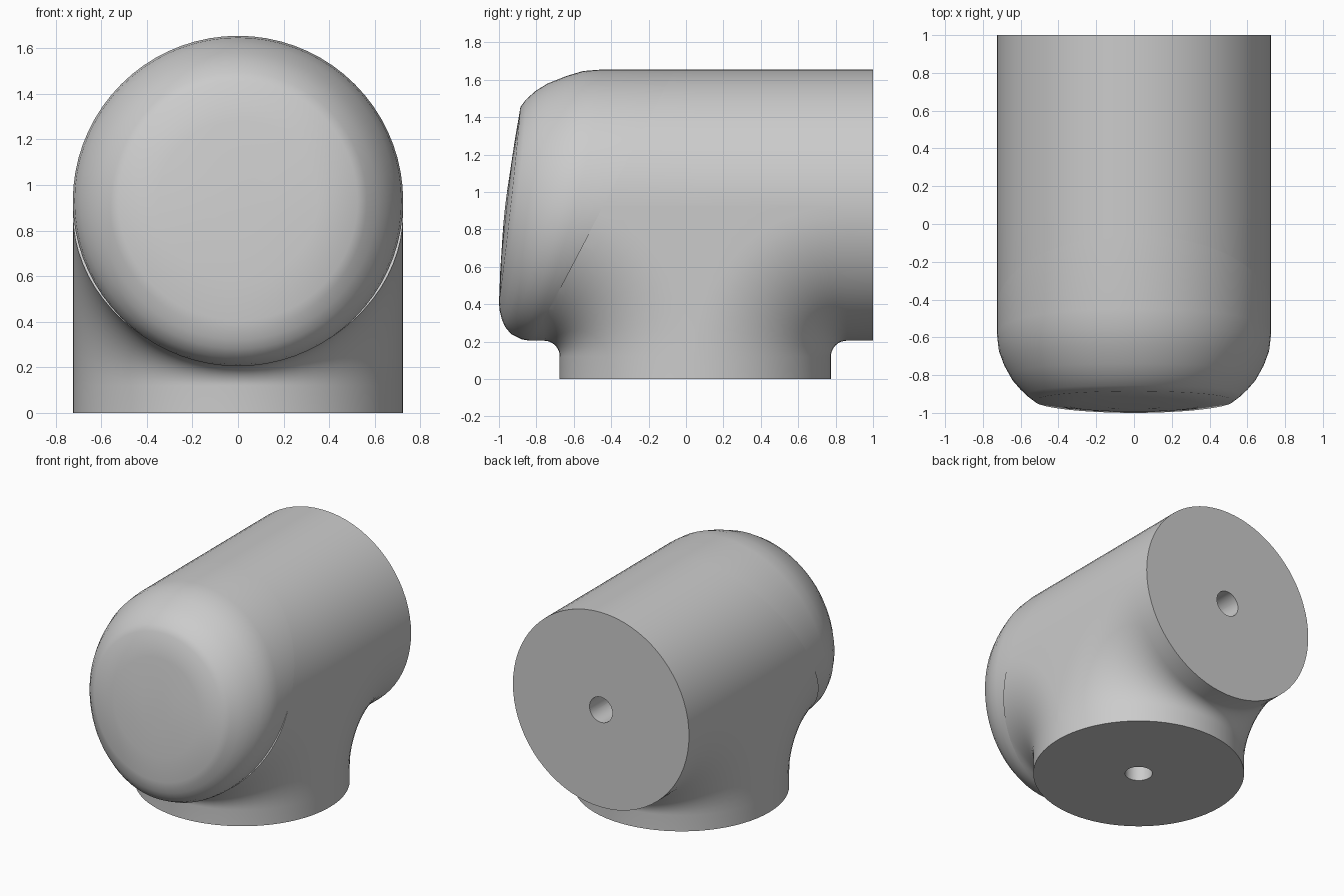
import bpy, bmesh
from math import sin, cos, pi

if "Cube" in bpy.data.objects:
    bpy.data.objects.remove(bpy.data.objects["Cube"])

N = 36                 # segments per half circle
R, RH = 0.725, 0.094   # pipe radius, bore radius
YC, ZC = 0.05, 0.93    # leg axis, barrel axis
BEND = 0.81            # distance from the axis to the fillet centre
ARC = 14


def loft(bm, rows, closed=False):
    """Skin quads between successive rows of points."""
    vs = [[bm.verts.new(p) for p in row] for row in rows]
    m = len(rows[0])
    for a, b in zip(vs, vs[1:]):
        for i in range(m if closed else m - 1):
            j = (i + 1) % m
            bm.faces.new((a[i], a[j], b[j], b[i]))
    return vs


def finish(bm, name, angle):
    bmesh.ops.recalc_face_normals(bm, faces=bm.faces[:])
    me = bpy.data.meshes.new(name)
    bm.to_mesh(me)
    bm.free()
    ob = bpy.data.objects.new(name, me)
    bpy.context.collection.objects.link(ob)
    bpy.ops.object.select_all(action='DESELECT')
    ob.select_set(True)
    bpy.context.view_layer.objects.active = ob
    bpy.ops.object.shade_smooth_by_angle(angle=angle)
    return ob


# Elbow body: upper half barrel
bm = bmesh.new()
half = [pi * i / N for i in range(N + 1)]
ys = (1, YC + BEND, YC, YC - BEND, -0.95)
loft(bm, [[(R * cos(a), y, ZC + R * sin(a)) for a in half] for y in ys])


# Lower barrel flowing into the leg through a bend fillet, rear and front
def side_path(a, s):
    h = max(R * sin(a), 0.0)
    f, x = BEND - h, R * cos(a)
    pts = [(x, 1 if s > 0 else -0.95, ZC - h)]
    for k in range(ARC + 1):
        t = pi / 2 * (1 - k / ARC)
        pts.append((x, YC + s * (BEND - f * cos(t)), ZC - BEND + f * sin(t)))
    return pts + [(x, YC + s * h, 0)]


for s in (1, -1):
    loft(bm, [side_path(a, s) for a in half])

# Flat cheeks between the two bends
for a in (0, pi):
    b, f = side_path(a, 1)[1:-1], side_path(a, -1)[1:-1]
    c = [(p[0], YC, p[2]) for p in b]
    loft(bm, [b, c])
    loft(bm, [c, f])

# End faces with a bore that turns from the rear face to the foot
full = [pi * i / N for i in range(2 * N)]


def bore_row(r, end):
    row = []
    for a in full:
        d = r * sin(a)
        y, z = {'rear': (1, ZC + d), 'mitre': (YC - d, ZC + d), 'foot': (YC - d, 0)}[end]
        row.append((r * cos(a), y, z))
    return row


loft(bm, [bore_row(R, 'rear'), bore_row(RH, 'rear'), bore_row(RH, 'mitre'),
          bore_row(RH, 'foot'), bore_row(R, 'foot')], closed=True)
bmesh.ops.remove_doubles(bm, verts=bm.verts[:], dist=0.0004)
bmesh.ops.dissolve_degenerate(bm, edges=bm.edges[:], dist=0.0001)

# Slanted cut where the front cap joins
bmesh.ops.bisect_plane(bm, geom=bm.verts[:] + bm.edges[:] + bm.faces[:],
                       plane_co=(0, -0.06, ZC + R), plane_no=(0, -1.45, 0.76),
                       clear_outer=True)
bmesh.ops.holes_fill(bm, edges=[e for e in bm.edges if e.is_boundary], sides=0)
finish(bm, "elbow_body", 0.6)

# Front cap: tilted rings (radius, y at top, y at side, y at bottom)
rings = [(R, -0.06, -0.44, -0.82), (R, -0.45, -0.59, -0.838),
         (0.717, -0.55, -0.66, -0.88), (0.69, -0.64, -0.735, -0.935),
         (0.65, -0.74, -0.81, -0.968), (0.61, -0.805, -0.86, -0.985),
         (0.565, -0.855, -0.905, -0.996), (0.525, -0.885, -0.937, -1.0),
         (0.35, -0.915, -0.958, -0.993), (0.15, -0.945, -0.966, -0.98)]
bm = bmesh.new()
rows = []
for r, top, mid, bot in rings:
    rows.append([(r * cos(a), mid + (top - bot) / 2 * sin(a)
                  + ((top + bot) / 2 - mid) * sin(a) ** 2, ZC + r * sin(a)) for a in full])
vs = loft(bm, rows, closed=True)
bm.faces.new(vs[-1])
bm.faces.new(vs[0])
finish(bm, "front_cap", 0.6)
